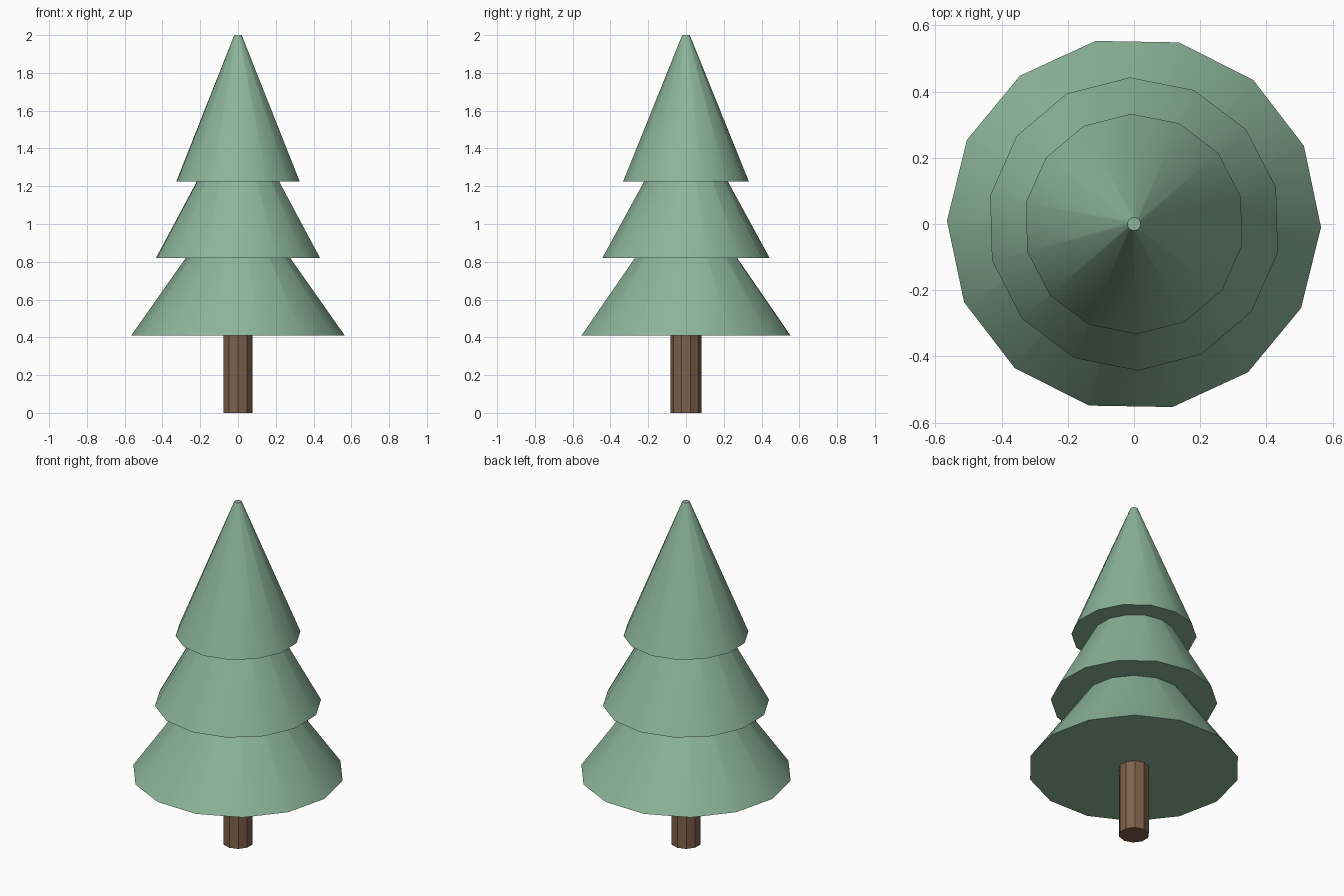
import bpy
import math

if "Cube" in bpy.data.objects:
    bpy.data.objects.remove(bpy.data.objects["Cube"])


def material(name, rgb):
    m = bpy.data.materials.new(name)
    m.diffuse_color = (*rgb, 1)
    m.use_nodes = True
    m.node_tree.nodes["Principled BSDF"].inputs["Base Color"].default_value = m.diffuse_color
    return m


def cone(name, sides, r_bottom, r_top, z0, z1, turn, mat):
    """Capped frustum whose first corner sits at `turn` degrees from +x."""
    bpy.ops.mesh.primitive_cone_add(vertices=sides, radius1=r_bottom, radius2=r_top,
                                    depth=z1 - z0, location=(0, 0, (z0 + z1) / 2),
                                    rotation=(0, 0, math.radians(turn - 90)))
    ob = bpy.context.object
    ob.name = name
    ob.data.materials.append(mat)
    bpy.ops.object.shade_smooth_by_angle(angle=math.radians(30))
    return ob


green = material("foliage_green", (0.26, 0.46, 0.32))
brown = material("bark_brown", (0.21, 0.12, 0.07))

# Ten-sided trunk
cone("trunk", 10, 0.081, 0.081, 0, 0.45, 90, brown)

# Three overlapping foliage tiers: name, base radius, base height, turn
for name, radius, z, turn in [("lower_foliage", 0.565, 0.41, -1),
                              ("middle_foliage", 0.443, 0.82, 91.6),
                              ("upper_foliage", 0.333, 1.225, 91.6)]:
    cone(name, 14, radius, 0.02, z, z + 0.775, turn, green)
